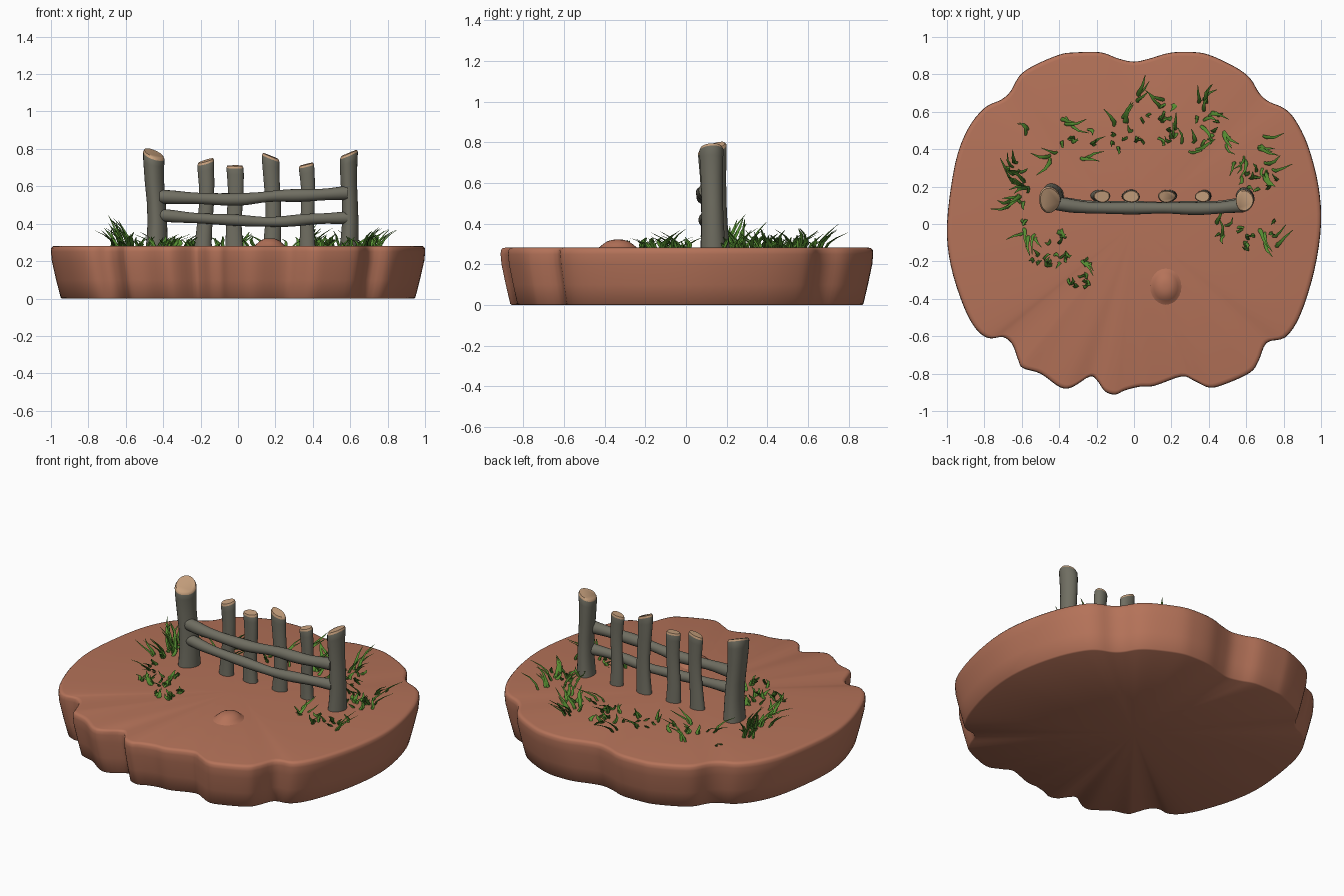
import bpy, bmesh, math, random
from mathutils import Vector

if "Cube" in bpy.data.objects:
    bpy.data.objects.remove(bpy.data.objects["Cube"])
random.seed(7)
TOP = 0.282


def material(name, rgb):
    m = bpy.data.materials.new(name)
    m.diffuse_color = (*rgb, 1)
    m.use_nodes = True
    m.node_tree.nodes["Principled BSDF"].inputs["Base Color"].default_value = m.diffuse_color
    return m


DIRT = material("red_earth", (0.46, 0.17, 0.10))
WOOD = material("weathered_wood", (0.16, 0.155, 0.12))
CUT = material("cut_wood", (0.58, 0.36, 0.21))
GREEN = material("grass_green", (0.09, 0.26, 0.03))


def catmull(a, b, c, d, t):
    return 0.5 * (2 * b + (c - a) * t + (2 * a - 5 * b + 4 * c - d) * t * t
                  + (3 * b - a - 3 * c + d) * t ** 3)


def skin(bm, rings):
    """Join rings of points into a tube; return the end loops."""
    loops = [[bm.verts.new(p) for p in r] for r in rings]
    for a, b in zip(loops, loops[1:]):
        for i in range(len(a)):
            j = (i + 1) % len(a)
            bm.faces.new((a[i], a[j], b[j], b[i]))
    return loops[0], loops[-1]


def finish(bm, name, mats, angle=40):
    bmesh.ops.recalc_face_normals(bm, faces=bm.faces[:])
    me = bpy.data.meshes.new(name)
    bm.to_mesh(me)
    bm.free()
    for m in mats:
        me.materials.append(m)
    ob = bpy.data.objects.new(name, me)
    bpy.context.collection.objects.link(ob)
    bpy.ops.object.select_all(action='DESELECT')
    bpy.context.view_layer.objects.active = ob
    ob.select_set(True)
    bpy.ops.object.shade_smooth_by_angle(angle=math.radians(angle))
    return ob


# Earth slab: lobed outline, tapering down
outline = [(1, 0), (.985, .21), (.93, .42), (.86, .56), (.8, .62), (.72, .655), (.67, .7),
           (.62, .78), (.54, .84), (.4, .905), (.3, .92), (.19, .915), (.085, .885), (0, .868),
           (-.085, .885), (-.18, .918), (-.32, .917), (-.4, .905), (-.53, .85), (-.61, .795),
           (-.66, .71), (-.71, .665), (-.8, .62), (-.89, .505), (-.957, .32), (-1, 0),
           (-.98, -.22), (-.915, -.43), (-.85, -.555), (-.78, -.61), (-.7, -.605),
           (-.65, -.645), (-.62, -.725), (-.595, -.77), (-.5, -.80), (-.395, -.873),
           (-.33, -.872), (-.235, -.815), (-.195, -.84), (-.155, -.895), (-.1, -.912),
           (-.05, -.89), (.03, -.87), (.11, -.865), (.255, -.815), (.325, -.84),
           (.405, -.875), (.49, -.855), (.62, -.795), (.665, -.735), (.71, -.635),
           (.81, -.605), (.89, -.485), (.965, -.245)]
pts = [Vector(p) for p in outline]
n = len(pts)
edge = [catmull(pts[i - 1], pts[i], pts[(i + 1) % n], pts[(i + 2) % n], k / 4)
        for i in range(n) for k in range(4)]
bm = bmesh.new()
profile = [(0, .94), (.006, .948), (.1, .972), (.2, .995), (.25, 1), (.27, .998),
           (.279, .99), (TOP, .975)]
lo, hi = skin(bm, [[(p.x * s, p.y * s, z) for p in edge] for z, s in profile])
for loop, z in ((lo, 0), (hi, TOP)):
    c = bm.verts.new((0, 0, z))
    for i in range(len(loop)):
        bm.faces.new((loop[i], loop[(i + 1) % len(loop)], c))
finish(bm, "earth_slab", [DIRT], 60)

# Small earth mound in front of the fence
bm = bmesh.new()
dome = [(.1, -.006), (.082, .003), (.068, .016), (.05, .03), (.028, .038), (.01, .04)]
rings = [[(.17 + .95 * r * math.cos(a * math.tau / 24), -.335 + 1.1 * r * math.sin(a * math.tau / 24),
           TOP + z) for a in range(24)] for r, z in dome]
bm.faces.new(skin(bm, rings)[1])
finish(bm, "earth_mound", [DIRT], 70)


# Upright posts and stakes: (base xy, top xy, top z, rx, ry, top slope x, slope y)
def upright(name, base, top, h, rx, ry, sx, sy):
    bm = bmesh.new()
    N, rings = 24, []
    z0 = TOP - .03
    levels = [(0, 1.1, 0), (.1, 1.02, 0), (.3, .93, 0), (.5, .9, 0), (.72, .93, .2),
              (.9, 1, .7), (.975, 1.02, 1), (1, .9, 1)]
    for t, s, tilt in levels:
        cx = base[0] + (top[0] - base[0]) * t + .006 * math.sin(t * 6 + h * 40)
        cy = base[1] + (top[1] - base[1]) * t
        ring = []
        for i in range(N):
            a = i * math.tau / N
            w = s * (1 + .035 * math.sin(3 * a + h * 50))
            dx, dy = rx * w * math.cos(a), ry * w * math.sin(a)
            ring.append((cx + dx, cy + dy, z0 + (h - z0) * t + tilt * (sx * dx + sy * dy)))
        rings.append(ring)
    lo, hi = skin(bm, rings)
    bm.faces.new(lo)
    cap = bm.faces.new(hi)
    cap.material_index = 1
    for e in cap.edges:                      # sawn rim
        for f in e.link_faces:
            f.material_index = 1
    finish(bm, name, [WOOD, CUT], 50)


upright("left_post", (-.435, .145), (-.448, .13), .777, .056, .069, -.35, .3)
upright("right_post", (.592, .135), (.596, .125), .777, .047, .058, .42, .05)
stakes = [((-.18, .15), (-.167, .147), .737, .044, .032, .3, .2),
          ((-.015, .15), (-.017, .147), .71, .045, .032, 0, .1),
          ((.185, .15), (.18, .147), .762, .046, .032, -.4, .1),
          ((.378, .15), (.367, .147), .718, .04, .03, .25, .1)]
for i, s in enumerate(stakes):
    upright("stake_%d" % (i + 1), *s)


# Sagging rails, tied across the front of the stakes
def rail(name, path, r):
    bm = bmesh.new()
    P = [Vector(p) for p in path]
    P = [2 * P[0] - P[1]] + P + [2 * P[-1] - P[-2]]
    mids = [catmull(*P[i:i + 4], k / 5) for i in range(len(P) - 3) for k in range(5)] + [P[-2]]
    rings = []
    for i, c in enumerate(mids):
        rr = r * (1 + .08 * math.sin(i * .8) + .15 * abs(2 * i / (len(mids) - 1) - 1) ** 2)
        rings.append([c + Vector((0, rr * math.cos(a * math.tau / 16), rr * math.sin(a * math.tau / 16)))
                      for a in range(16)])
    for loop in skin(bm, rings):
        bm.faces.new(loop)
    finish(bm, name, [WOOD], 50)


rail("upper_rail", [(-.42, .11, .545), (-.25, .088, .537), (0, .085, .53), (.2, .085, .548),
                    (.4, .083, .553), (.585, .1, .565)], .031)
rail("lower_rail", [(-.42, .115, .447), (-.25, .098, .432), (0, .093, .418), (.2, .093, .41),
                    (.4, .093, .425), (.585, .11, .432)], .028)


# Grass: curved tapering blades
def blade(bm, x, y, ang, reach, height, w):
    d = Vector((math.cos(ang), math.sin(ang), 0))
    side = Vector((-d.y, d.x, 0))
    rings = []
    for t, s in ((0, 1), (.3, 1.1), (.65, .75), (1, .15)):
        c = Vector((x, y, TOP - .006)) + d * reach * t ** 1.5 + Vector((0, 0, height * t ** .85))
        c += side * .012 * math.sin(t * 4 + x * 30)
        rings.append([c + side * w * s, c + d * w * s * .7, c - side * w * s, c - d * w * s * .7])
    for loop in skin(bm, rings):
        bm.faces.new(loop)


# Tufts: x, y, lean in degrees, height, blade count
tufts = [(-.62, .3, 150, .15, 5), (-.6, .22, 180, .18, 6), (-.63, .12, 200, .14, 5),
         (-.55, .48, 120, .07, 2), (-.59, -.03, 250, .08, 3), (-.5, -.04, 300, .06, 2),
         (-.37, .56, 20, .07, 4), (-.43, .37, 200, .08, 3), (-.25, .38, 0, .08, 3),
         (-.08, .55, 80, .09, 4), (0, .67, 80, .1, 3), (.15, .62, 150, .08, 2),
         (.36, .65, 60, .12, 5), (.4, .55, 330, .1, 4), (.25, .47, 110, .07, 3),
         (.32, .4, 60, .08, 3), (.5, .45, 320, .08, 4), (.58, .35, 250, .09, 4),
         (.68, .42, 30, .1, 4), (.72, .28, 350, .12, 5), (.66, -.06, 280, .1, 3),
         (.48, -.03, 80, .07, 3), (.74, -.08, 10, .11, 3), (-.24, -.17, 280, .06, 2)]
bm = bmesh.new()
for x, y, ang, h, count in tufts:
    for _ in range(count):
        blade(bm, x + random.uniform(-.035, .035), y + random.uniform(-.04, .04),
              math.radians(ang + random.uniform(-45, 45)), random.uniform(.06, .12),
              h * random.uniform(.6, 1.05), random.uniform(.007, .011))
finish(bm, "grass_tufts", [GREEN], 60)

# Low scattered sprouts: patch centre, spread, count
patches = [(-.45, -.2, .09, .04, 13), (-.3, -.27, .06, .08, 11), (-.4, -.06, .06, .04, 5),
           (.1, .5, .12, .06, 14), (-.3, .48, .1, .06, 7), (.4, .5, .08, .08, 7),
           (.68, .24, .1, .08, 13), (.6, -.06, .17, .07, 12), (.15, .6, .08, .04, 5),
           (-.62, .15, .06, .15, 8), (-.08, .42, .05, .06, 4)]
bm = bmesh.new()
for x, y, sx, sy, count in patches:
    for _ in range(count):
        blade(bm, x + random.uniform(-sx, sx), y + random.uniform(-sy, sy),
              random.uniform(0, math.tau), random.uniform(.015, .045),
              random.uniform(.03, .06), random.uniform(.009, .013))
finish(bm, "grass_sprouts", [GREEN], 60)
